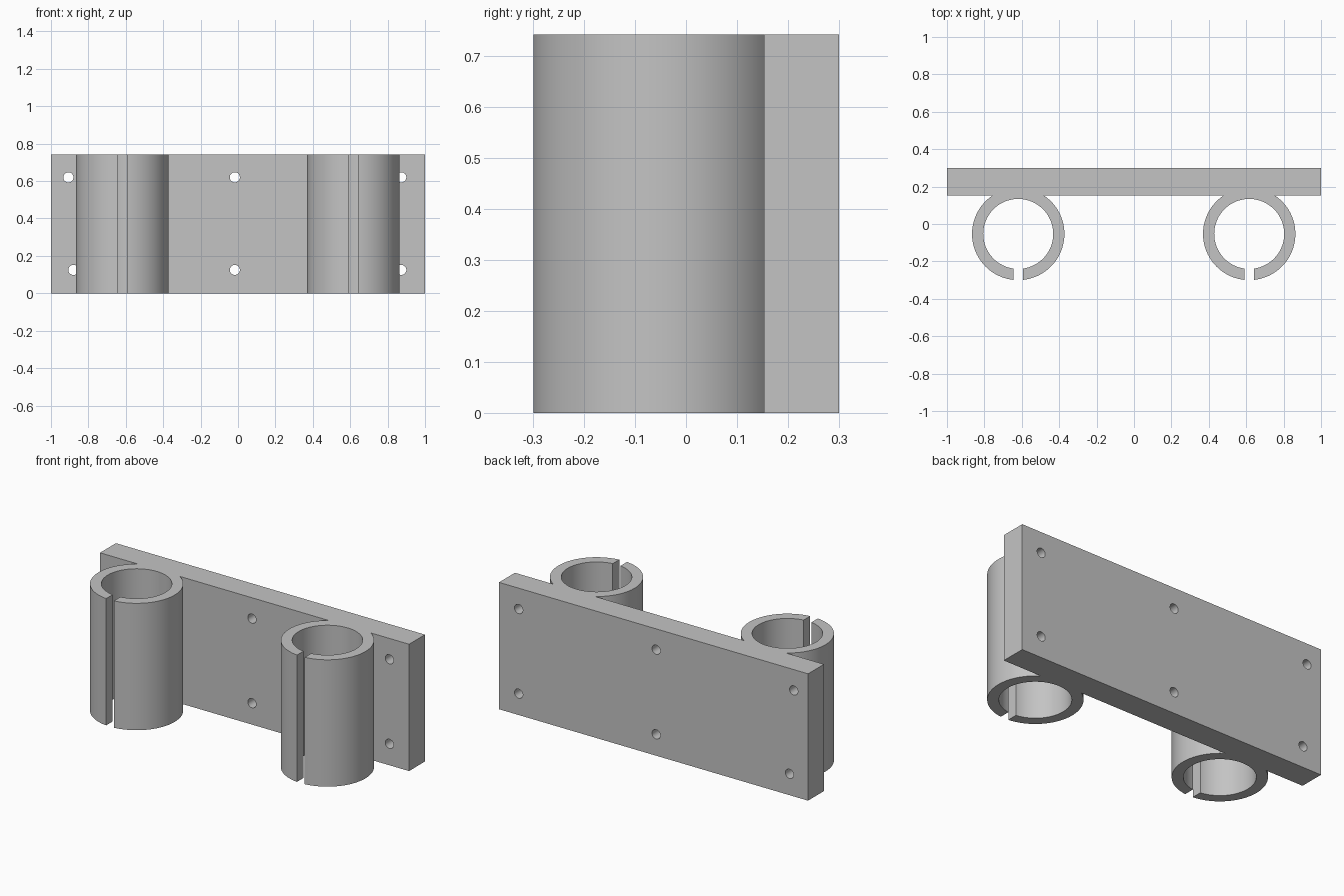
import bpy
import bmesh
import math
from mathutils import Matrix

cube = bpy.data.objects.get("Cube")
if cube:
    bpy.data.objects.remove(cube, do_unlink=True)

HEIGHT = 0.742
PLATE_FRONT, PLATE_BACK = 0.153, 0.3
OUTER, INNER, RING_Y = 0.247, 0.187, -0.053
SLOT_HALF = 0.025

grey = bpy.data.materials.new("plain grey")
grey.use_nodes = True
colour = (0.55, 0.55, 0.55, 1)
grey.diffuse_color = colour
grey.node_tree.nodes["Principled BSDF"].inputs["Base Color"].default_value = colour


def finish(name, bm):
    bmesh.ops.recalc_face_normals(bm, faces=bm.faces)
    mesh = bpy.data.meshes.new(name)
    bm.to_mesh(mesh)
    bm.free()
    mesh.materials.append(grey)
    obj = bpy.data.objects.new(name, mesh)
    bpy.context.collection.objects.link(obj)
    return obj


def extrude_outline(name, points):
    bm = bmesh.new()
    face = bm.faces.new([bm.verts.new((x, y, 0)) for x, y in points])
    top = bmesh.ops.extrude_face_region(bm, geom=[face])["geom"]
    bmesh.ops.translate(bm, vec=(0, 0, HEIGHT),
                        verts=[v for v in top if isinstance(v, bmesh.types.BMVert)])
    return finish(name, bm)


def arc(radius, cx, steps=96):
    # Runs round the ring from one side of the front slot to the other
    gap = math.asin(SLOT_HALF / radius)
    start, sweep = -math.pi / 2 + gap, 2 * (math.pi - gap)
    angles = [start + sweep * i / steps for i in range(steps + 1)]
    return [(cx + radius * math.cos(a), RING_Y + radius * math.sin(a)) for a in angles]


def combine(target, tool, operation):
    mod = target.modifiers.new(operation.lower(), "BOOLEAN")
    mod.operation = operation
    mod.solver = "EXACT"
    mod.object = tool
    bpy.context.view_layer.objects.active = target
    bpy.ops.object.modifier_apply(modifier=mod.name)
    bpy.data.objects.remove(tool, do_unlink=True)


# Back plate
bracket = extrude_outline("clip_bracket", [(-1, PLATE_FRONT), (1, PLATE_FRONT),
                                           (1, PLATE_BACK), (-1, PLATE_BACK)])

# Two slotted tube clips, fused to the plate
for name, cx in (("right_clip", -0.619), ("left_clip", 0.616)):
    clip = extrude_outline(name, arc(OUTER, cx) + arc(INNER, cx)[::-1])
    combine(bracket, clip, "UNION")

# Screw holes through the plate
bm = bmesh.new()
for x, z in ((-0.907, 0.62), (-0.88, 0.125), (-0.017, 0.62),
             (-0.017, 0.125), (0.873, 0.62), (0.873, 0.125)):
    place = Matrix.Translation((x, 0.225, z)) @ Matrix.Rotation(math.pi / 2, 4, "X")
    bmesh.ops.create_cone(bm, cap_ends=True, segments=32, radius1=0.027,
                          radius2=0.027, depth=0.19, matrix=place)
combine(bracket, finish("hole_cutter", bm), "DIFFERENCE")

# Smooth curved walls, sharp corners
bpy.ops.object.select_all(action="DESELECT")
bracket.select_set(True)
bpy.context.view_layer.objects.active = bracket
bpy.ops.object.shade_smooth_by_angle(angle=math.radians(30))
